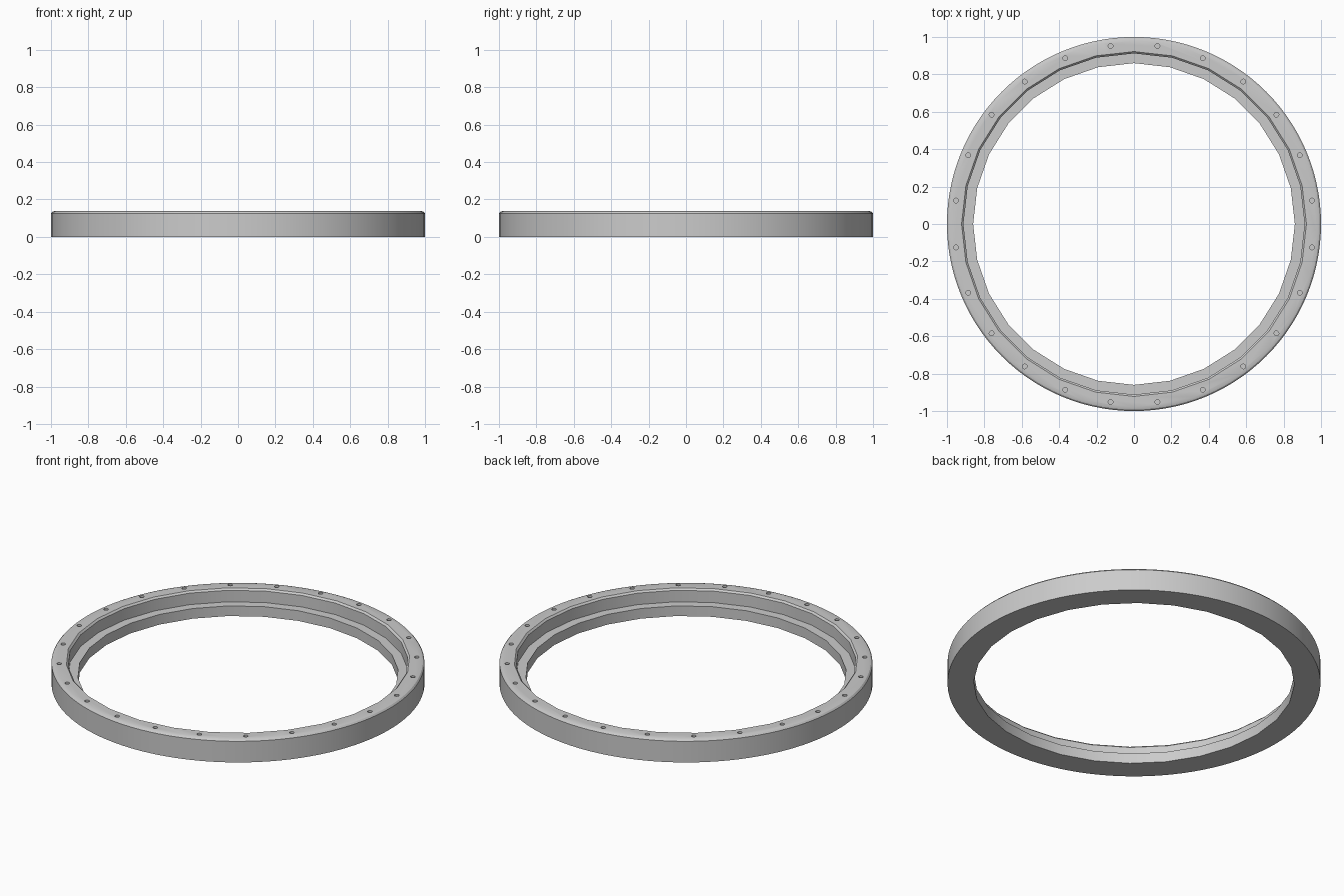
import bpy, bmesh
from math import sin, cos, tau

if "Cube" in bpy.data.objects:
    bpy.data.objects.remove(bpy.data.objects["Cube"])


def lathe(name, profile, sides):
    """Solid of revolution about z; profile runs bottom to top, ends capped."""
    bm = bmesh.new()
    rings = [[bm.verts.new((r * cos(tau * i / sides), r * sin(tau * i / sides), z))
              for i in range(sides)] for r, z in profile]
    for a, b in zip(rings, rings[1:]):
        for i in range(sides):
            j = (i + 1) % sides
            bm.faces.new((a[i], a[j], b[j], b[i]))
    bm.faces.new(rings[0][::-1])
    bm.faces.new(rings[-1])
    me = bpy.data.meshes.new(name)
    bm.to_mesh(me)
    bm.free()
    ob = bpy.data.objects.new(name, me)
    bpy.context.collection.objects.link(ob)
    return ob


def cut(target, cutter):
    mod = target.modifiers.new("cut", 'BOOLEAN')
    mod.operation = 'DIFFERENCE'
    mod.solver = 'EXACT'
    mod.object = cutter
    bpy.context.view_layer.objects.active = target
    bpy.ops.object.modifier_apply(modifier=mod.name)
    bpy.data.objects.remove(cutter)


# round outer body with a chamfered top edge
ring = lathe("bezel_ring", [(1, 0), (1, 0.125), (0.992, 0.134), (0.98, 0.138)], 112)

# stepped, coarser-sided opening: narrow bore, ledge, wide recess, small lip chamfer
cut(ring, lathe("opening_cutter",
                [(0.86, -0.1), (0.86, 0.06), (0.912, 0.06), (0.912, 0.128),
                 (0.922, 0.138), (0.922, 0.2)], 28))

# 24 small screw holes in the top face
bm = bmesh.new()
for k in range(24):
    a = tau * (k + 0.5) / 24
    made = bmesh.ops.create_cone(bm, cap_ends=True, segments=12,
                                 radius1=0.013, radius2=0.013, depth=0.1)
    bmesh.ops.translate(bm, verts=made["verts"],
                        vec=(0.96 * cos(a), 0.96 * sin(a), 0.155))
me = bpy.data.meshes.new("hole_cutter")
bm.to_mesh(me)
bm.free()
holes = bpy.data.objects.new("hole_cutter", me)
bpy.context.collection.objects.link(holes)
cut(ring, holes)

# smooth walls, sharp rims
bpy.ops.object.select_all(action='DESELECT')
ring.select_set(True)
bpy.context.view_layer.objects.active = ring
bpy.ops.object.shade_smooth_by_angle(angle=0.5)
